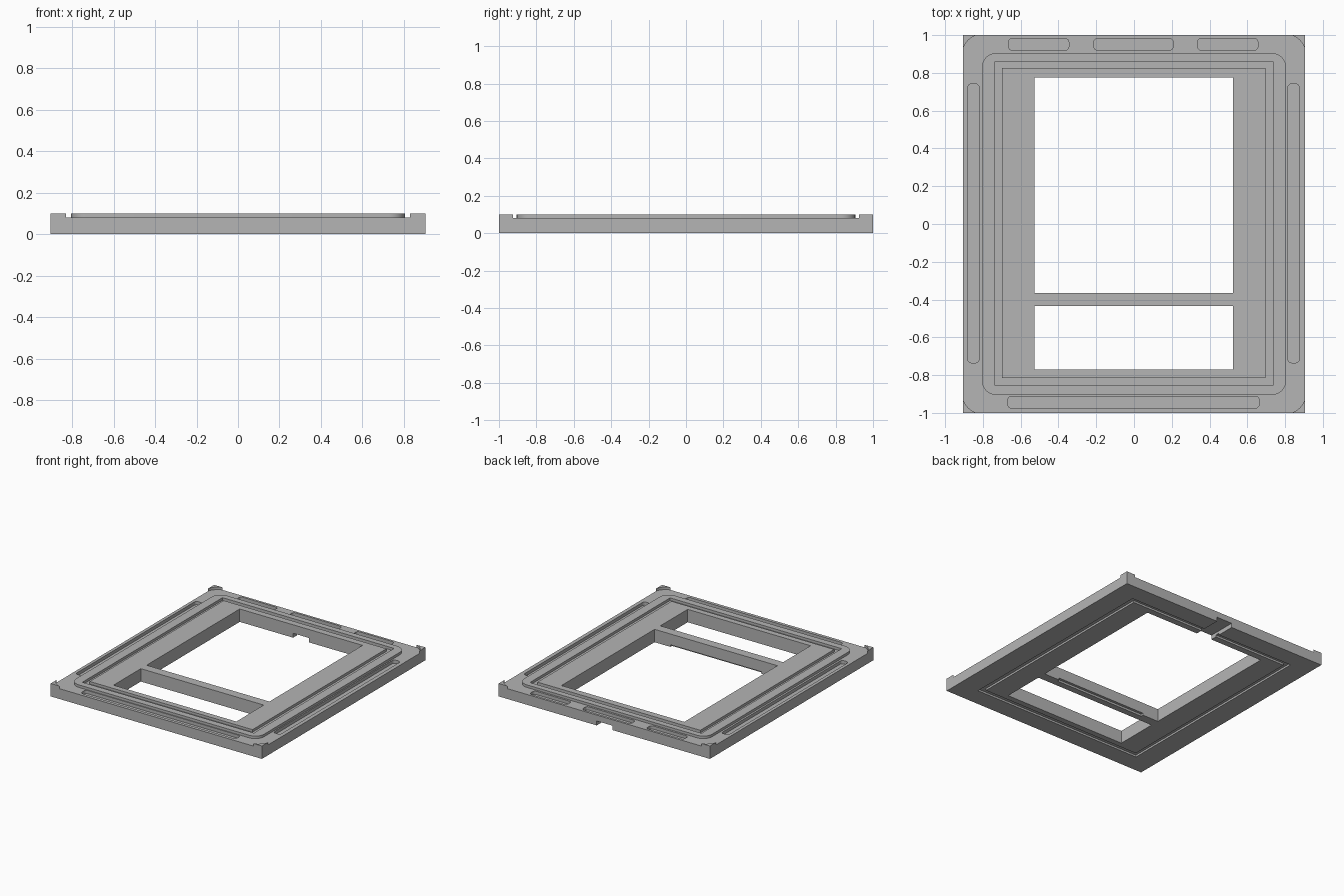
import bpy, bmesh, math

if "Cube" in bpy.data.objects:
    bpy.data.objects.remove(bpy.data.objects["Cube"])

grey = bpy.data.materials.new("neutral grey")
grey.diffuse_color = (0.46, 0.46, 0.46, 1)
grey.use_nodes = True
grey.node_tree.nodes["Principled BSDF"].inputs["Base Color"].default_value = grey.diffuse_color


def outline(x0, x1, y0, y1, r, steps=8):
    """Rounded rectangle as a counter-clockwise list of points."""
    if r == 0:
        return [(x1, y1), (x0, y1), (x0, y0), (x1, y0)]
    pts = []
    centres = [(x1 - r, y1 - r), (x0 + r, y1 - r), (x0 + r, y0 + r), (x1 - r, y0 + r)]
    for k, (cx, cy) in enumerate(centres):
        for i in range(steps + 1):
            a = math.pi / 2 * (k + i / steps)
            pts.append((cx + r * math.cos(a), cy + r * math.sin(a)))
    return pts


def prism(name, z0, z1, outer, inner=None):
    """Extruded outline, hollow when an inner outline is given."""
    bm = bmesh.new()
    loops = [[bm.verts.new((x, y, z)) for x, y in pts]
             for pts in ([outer, inner] if inner else [outer]) for z in (z0, z1)]
    n = len(outer)

    def band(a, b):
        for i in range(n):
            j = (i + 1) % n
            bm.faces.new((a[i], a[j], b[j], b[i]))

    band(loops[0], loops[1])
    if inner:
        band(loops[3], loops[2])
        band(loops[2], loops[0])
        band(loops[1], loops[3])
    else:
        bm.faces.new(loops[0][::-1])
        bm.faces.new(loops[1])
    bmesh.ops.recalc_face_normals(bm, faces=bm.faces[:])
    mesh = bpy.data.meshes.new(name)
    bm.to_mesh(mesh)
    bm.free()
    mesh.materials.append(grey)
    ob = bpy.data.objects.new(name, mesh)
    bpy.context.collection.objects.link(ob)
    return ob


# Solid slab that everything is cut from
frame = prism("frame", 0, 0.1, outline(-0.905, 0.905, -1, 1, 0))

cutters = [
    # Lowered rim, leaving the raised panel and the four corner stops
    prism("rim_cutter", 0.08, 0.15, outline(-0.91, 0.91, -1.005, 1.005, 0.11),
          outline(-0.805, 0.805, -0.905, 0.905, 0.075)),
    # Seal grooves on the top and the underside
    prism("top_groove_cutter", 0.08, 0.15, outline(-0.735, 0.735, -0.855, 0.86, 0),
          outline(-0.70, 0.695, -0.815, 0.825, 0)),
    prism("bottom_groove_cutter", -0.05, 0.015, outline(-0.735, 0.735, -0.855, 0.86, 0),
          outline(-0.70, 0.695, -0.815, 0.825, 0)),
    # Two window openings with a cross bar between them
    prism("large_opening_cutter", -0.1, 0.2, outline(-0.528, 0.525, -0.365, 0.775, 0)),
    prism("small_opening_cutter", -0.1, 0.2, outline(-0.528, 0.525, -0.77, -0.435, 0)),
    # Channel under the back rail and step under the cross bar
    prism("channel_cutter", -0.1, 0.034, outline(-0.07, 0.065, 0.7, 1.1, 0)),
    prism("bar_step_cutter", -0.1, 0.016, outline(-0.39, 0.39, -0.385, -0.3, 0)),
]

# Shallow rounded slots around the rim
slots = [(-0.665, -0.345, 0.92, 0.982), (-0.213, 0.207, 0.92, 0.982),
         (0.336, 0.656, 0.92, 0.982), (-0.668, 0.662, -0.975, -0.912),
         (-0.88, -0.82, -0.735, 0.742), (0.815, 0.875, -0.735, 0.742)]
for s in slots:
    cutters.append(prism("slot_cutter", 0.055, 0.15, outline(*s, 0.02, 4)))

for c in cutters:
    m = frame.modifiers.new(c.name, "BOOLEAN")
    m.operation, m.solver, m.object = "DIFFERENCE", "EXACT", c

# Bake the cuts and drop the cutters
deps = bpy.context.evaluated_depsgraph_get()
baked = bpy.data.meshes.new_from_object(frame.evaluated_get(deps))
frame.modifiers.clear()
frame.data = baked
for c in cutters:
    bpy.data.objects.remove(c)

bpy.context.view_layer.objects.active = frame
frame.select_set(True)
bpy.ops.object.shade_smooth_by_angle(angle=math.radians(30))
